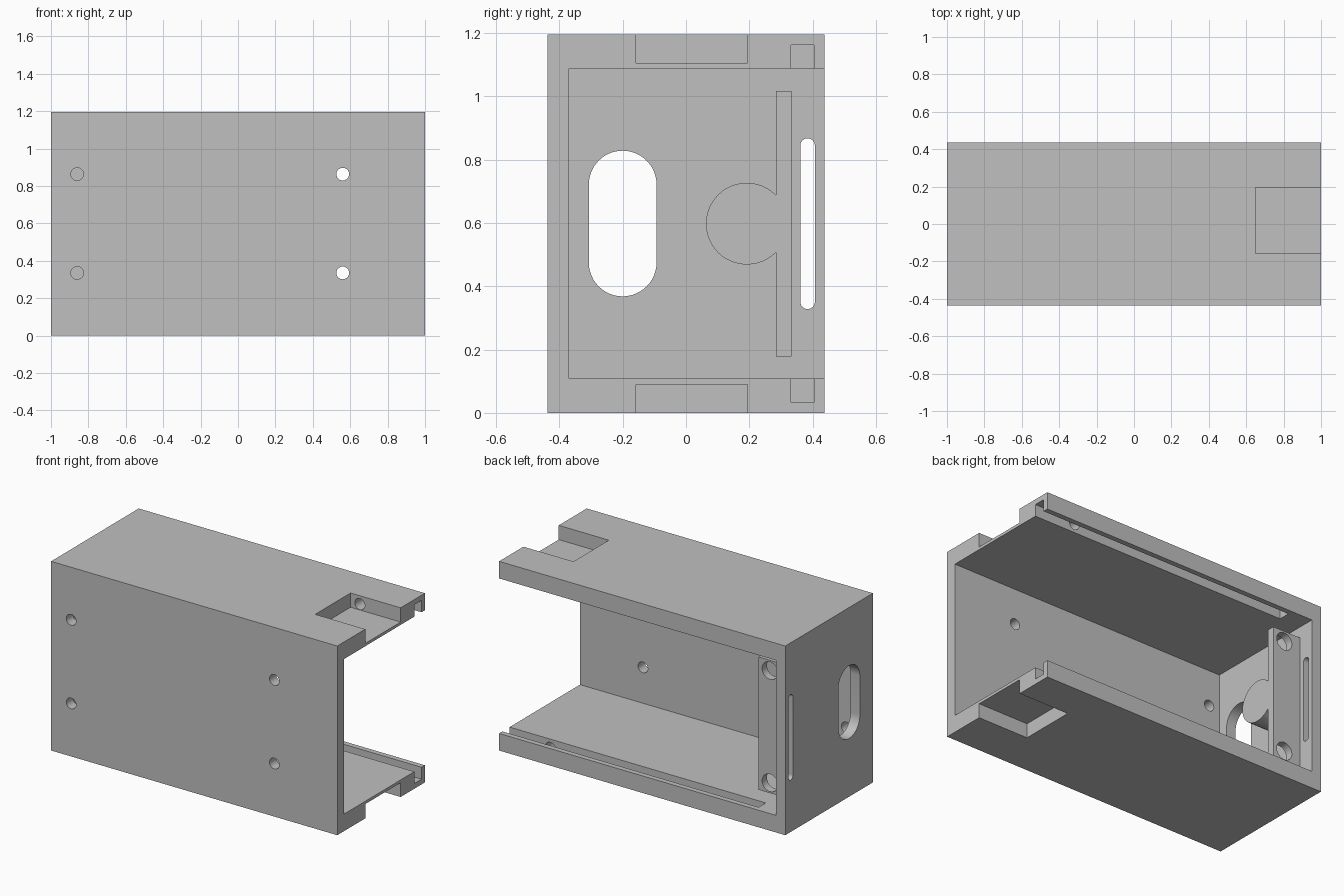
import bpy, bmesh
from math import pi, cos, sin
from mathutils import Matrix, Vector

default = bpy.data.objects.get("Cube")
if default:
    bpy.data.objects.remove(default, do_unlink=True)

grey = bpy.data.materials.new("plain grey")
grey.use_nodes = True
colour = (0.53, 0.53, 0.53, 1)
grey.diffuse_color = colour
grey.node_tree.nodes["Principled BSDF"].inputs["Base Color"].default_value = colour

H = 1.195          # overall height
SIDE = 0.437       # half depth
WALL_X = -0.935    # inner face of the end wall
RIB_X = -0.74      # free end of the rib and tube


def finish(name, bm):
    bmesh.ops.recalc_face_normals(bm, faces=bm.faces[:])
    mesh = bpy.data.meshes.new(name)
    bm.to_mesh(mesh)
    bm.free()
    mesh.materials.append(grey)
    obj = bpy.data.objects.new(name, mesh)
    bpy.context.collection.objects.link(obj)
    return obj


def box(name, x, y, z):
    bm = bmesh.new()
    bmesh.ops.create_cube(bm, size=1)
    for v in bm.verts:
        v.co = Vector([(r[0] + r[1]) / 2 + c * (r[1] - r[0]) for r, c in zip((x, y, z), v.co)])
    return finish(name, bm)


def cylinder(name, axis, start, end, centre, r1, r2=None):
    """Round bar along X (centre is y, z) or along Y (centre is x, z)."""
    bm = bmesh.new()
    bmesh.ops.create_cone(bm, cap_ends=True, segments=48, radius1=r1,
                          radius2=r1 if r2 is None else r2, depth=end - start)
    mid = (start + end) / 2
    if axis == "X":
        turn, place = Matrix.Rotation(pi / 2, 4, "Y"), (mid, *centre)
    else:
        turn, place = Matrix.Rotation(-pi / 2, 4, "X"), (centre[0], mid, centre[1])
    bm.transform(Matrix.Translation(place) @ turn)
    return finish(name, bm)


def slot(name, y, z_low, z_high, r):
    """Round-ended upright bar through the end wall."""
    bm = bmesh.new()
    n = 24
    arc = [(cos(pi * i / n) * r, sin(pi * i / n) * r) for i in range(n + 1)]
    outline = [(y + a, z_high - r + b) for a, b in arc] + [(y - a, z_low + r - b) for a, b in arc]
    face = bm.faces.new([bm.verts.new((-1.1, a, b)) for a, b in outline])
    grown = bmesh.ops.extrude_face_region(bm, geom=[face])["geom"]
    bmesh.ops.translate(bm, vec=(0.3, 0, 0), verts=[g for g in grown if isinstance(g, bmesh.types.BMVert)])
    return finish(name, bm)


def combine(tool, operation="DIFFERENCE"):
    tool.hide_render = True
    mod = body.modifiers.new(tool.name, "BOOLEAN")
    mod.operation, mod.solver, mod.object = operation, "EXACT", tool
    bpy.ops.object.modifier_apply(modifier=mod.name)
    bpy.data.objects.remove(tool, do_unlink=True)


# Housing shell, open at the back and at one end
body = box("housing", (-1, 1), (-SIDE, SIDE), (0, H))
bpy.context.view_layer.objects.active = body
body.select_set(True)
combine(box("cavity", (WALL_X, 1.2), (-0.37, 0.6), (0.108, H - 0.108)))

# Mounting rib and tube on the end wall
combine(box("mounting_rib", (-0.97, RIB_X), (0.285, 0.333), (0.178, H - 0.178)), "UNION")
combine(cylinder("tube", "X", -0.97, RIB_X, (0.192, H / 2), 0.129), "UNION")

# Tapered bore and the two end wall slots
length = -RIB_X + 0.02 - 0.72 + 0.3
combine(cylinder("bore", "X", -1.02, RIB_X + 0.02, (0.192, H / 2), 0.085, 0.094))
combine(slot("wide_slot", -0.2, 0.368, 0.828, 0.107))
combine(slot("narrow_slot", 0.384, 0.328, 0.867, 0.023))

# Notches, lid grooves and screw holes, same at top and bottom
for top in (False, True):
    def flip(a, b):
        return (H - b, H - a) if top else (a, b)
    z_hole = H - 0.053 if top else 0.053
    combine(box("notch", (0.65, 1.1), (-0.158, 0.195), flip(-0.1, 0.09)))
    combine(box("groove", (-0.79, 1.1), (0.332, 0.404), flip(0.033, 0.15)))
    combine(cylinder("lid_screw_hole", "Y", 0.15, 0.37, (0.715, z_hole), 0.035))
    z_rib = H - 0.243 if top else 0.243
    combine(cylinder("rib_hole", "Y", 0.25, 0.37, (-0.82, z_rib), 0.055))
    z_front = 0.863 if top else 0.335
    for x in (-0.86, 0.56):
        combine(cylinder("front_hole", "Y", -0.5, -0.3, (x, z_front), 0.034))

bpy.ops.object.shade_smooth_by_angle()
